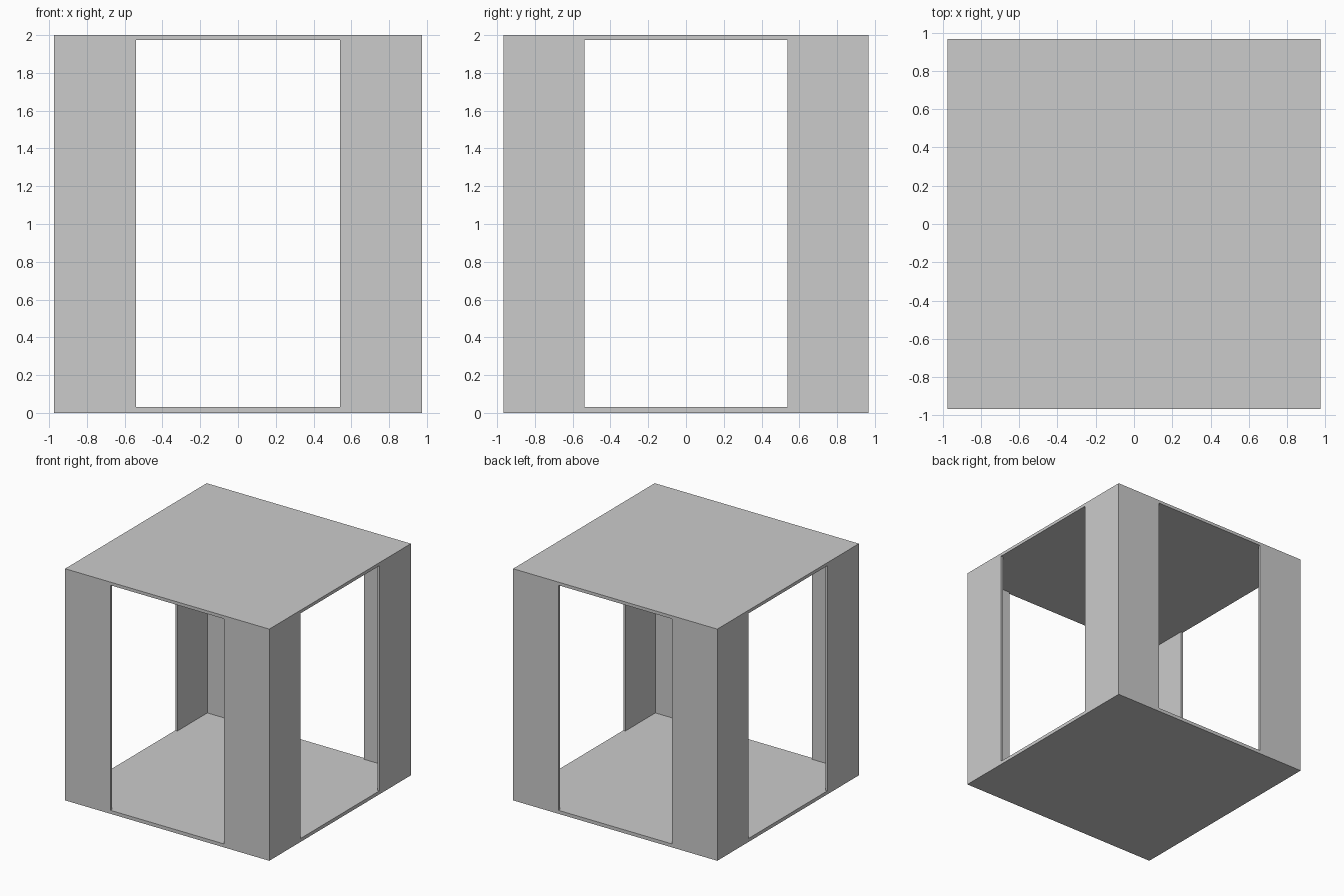
import bpy

if "Cube" in bpy.data.objects:
    bpy.data.objects.remove(bpy.data.objects["Cube"])

HX, HY, H = 0.975, 0.966, 2.0      # outer half sizes and height
OX, OY = 0.541, 0.537              # half widths of the openings
WALL = 0.02                        # thickness of the corner posts
Z0, Z1 = 0.03, 1.973               # floor top, ceiling underside


def box(name, hx, hy, z0, z1):
    bpy.ops.mesh.primitive_cube_add(size=1, location=(0, 0, (z0 + z1) / 2))
    ob = bpy.context.object
    ob.name = name
    ob.scale = (2 * hx, 2 * hy, z1 - z0)
    bpy.ops.object.transform_apply(location=True, rotation=False, scale=True)
    return ob


# Outer block: becomes floor, roof and four L-shaped corner posts
frame = box("open_box_frame", HX, HY, 0, H)

# Hollow interior, then front-back and left-right openings
cutters = [
    box("interior_cutter", HX - WALL, HY - WALL, Z0, Z1),
    box("front_back_cutter", OX, HY + 0.2, Z0, Z1),
    box("side_cutter", HX + 0.2, OY, Z0, Z1),
]
for cutter in cutters:
    cutter.hide_render = True
    mod = frame.modifiers.new(cutter.name, 'BOOLEAN')
    mod.operation = 'DIFFERENCE'
    mod.solver = 'EXACT'
    mod.object = cutter

# Bake the cuts and drop the helpers
bpy.context.view_layer.objects.active = frame
for mod in list(frame.modifiers):
    bpy.ops.object.modifier_apply(modifier=mod.name)
for cutter in cutters:
    bpy.data.objects.remove(cutter, do_unlink=True)
